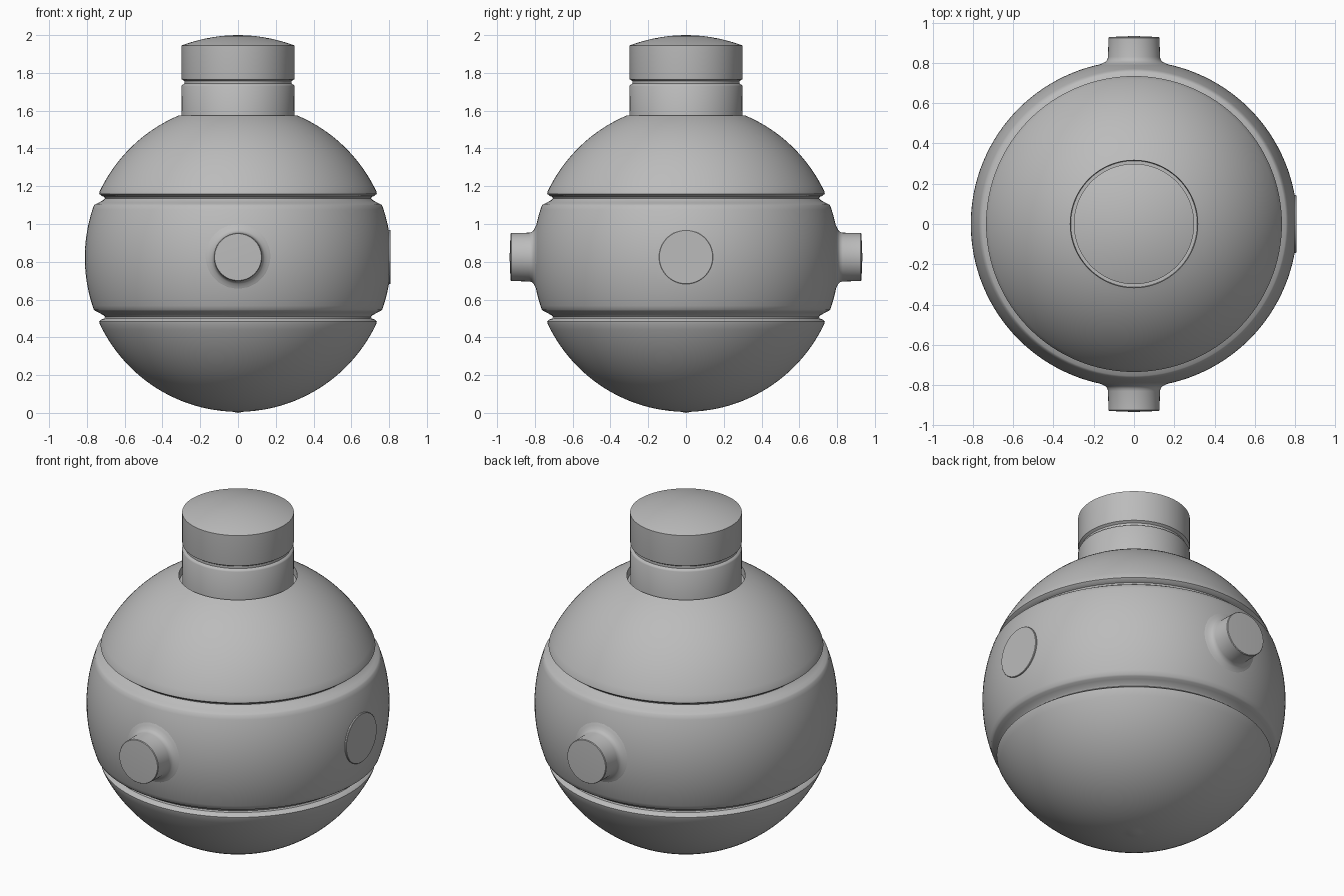
import bpy, math
from mathutils import Matrix

if "Cube" in bpy.data.objects:
    bpy.data.objects.remove(bpy.data.objects["Cube"])

CZ, RX, RZ = 0.822, 0.811, 0.816   # shell centre height and radii

gray = bpy.data.materials.new("plain gray")
gray.diffuse_color = (0.5, 0.5, 0.5, 1)
gray.use_nodes = True
gray.node_tree.nodes["Principled BSDF"].inputs["Base Color"].default_value = gray.diffuse_color


def lathe(name, profile, segs=128, matrix=Matrix(), angle=35):
    """Spin (radius, height) points around z; radius 0 makes a pole."""
    verts, rings = [], []
    for r, z in profile:
        n = 1 if r < 1e-6 else segs
        rings.append(range(len(verts), len(verts) + n))
        verts += [(r * math.cos(2 * math.pi * i / segs),
                   r * math.sin(2 * math.pi * i / segs), z) for i in range(n)]
    faces = []
    for a, b in zip(rings, rings[1:]):
        for i in range(segs):
            j = (i + 1) % segs
            if len(a) == 1:
                faces.append((a[0], b[j], b[i]))
            elif len(b) == 1:
                faces.append((a[i], a[j], b[0]))
            else:
                faces.append((a[i], a[j], b[j], b[i]))
    me = bpy.data.meshes.new(name)
    me.from_pydata(verts, [], faces)
    me.transform(matrix)
    me.materials.append(gray)
    ob = bpy.data.objects.new(name, me)
    bpy.context.collection.objects.link(ob)
    bpy.ops.object.select_all(action='DESELECT')
    ob.select_set(True)
    bpy.context.view_layer.objects.active = ob
    bpy.ops.object.shade_smooth_by_angle(angle=math.radians(angle))
    return ob


def arc(a0, a1, n):
    """Shell points between two latitudes in degrees."""
    pts = []
    for i in range(n + 1):
        a = math.radians(a0 + (a1 - a0) * i / n)
        pts.append((max(0, RX * math.cos(a)), CZ + RZ * math.sin(a)))
    return pts


# Shell: lower bowl, groove, middle band, groove, upper dome, neck socket
groove = [(0.735, 0.338), (0.722, 0.327), (0.708, 0.322), (0.704, 0.314),
          (0.712, 0.305), (0.738, 0.291), (0.755, 0.283)]
low = [(r, CZ - h) for r, h in groove]
high = [(r, CZ + h) for r, h in reversed(groove)]
profile = (arc(-90, -25.5, 28) + low + arc(-19.8, 19.8, 24) + high
           + arc(25.5, 67, 20) + [(0.314, 1.53), (0.28, 1.53)])
profile[0] = (0, 0)
shell = lathe("round_shell", profile)

# Flatten the shell under the side disc
for v in shell.data.vertices:
    v.co.x = min(v.co.x, 0.802)

# Neck collar and domed cap, separated by a fine notch
neck = [(0.298, 1.52), (0.299, 1.73), (0.295, 1.737), (0.284, 1.743),
        (0.284, 1.757), (0.298, 1.766), (0.299, 1.772), (0.299, 1.945)]
dome = [(0.299 * math.cos(t), 1.945 + 0.055 * (1 - math.cos(t) ** 2))
        for t in (math.pi / 2 * i / 10 for i in range(1, 11))]
lathe("neck_and_cap", neck + dome)

# Flat disc on the right side
lathe("side_disc", [(0.143, 0.77), (0.143, 0.805), (0.141, 0.807), (0, 0.807)], 64,
      Matrix.Translation((0, 0, 0.825)) @ Matrix.Rotation(math.pi / 2, 4, 'Y'))

# Front and back pegs with flared roots
peg = [(0.21, 0.772), (0.185, 0.787), (0.16, 0.797), (0.142, 0.806), (0.133, 0.816),
       (0.129, 0.83), (0.127, 0.925), (0.124, 0.929), (0, 0.934)]
for name, sign in (("front_peg", 1), ("back_peg", -1)):
    lathe(name, peg, 64, Matrix.Translation((0, 0, 0.825))
          @ Matrix.Rotation(sign * math.pi / 2, 4, 'X'))
